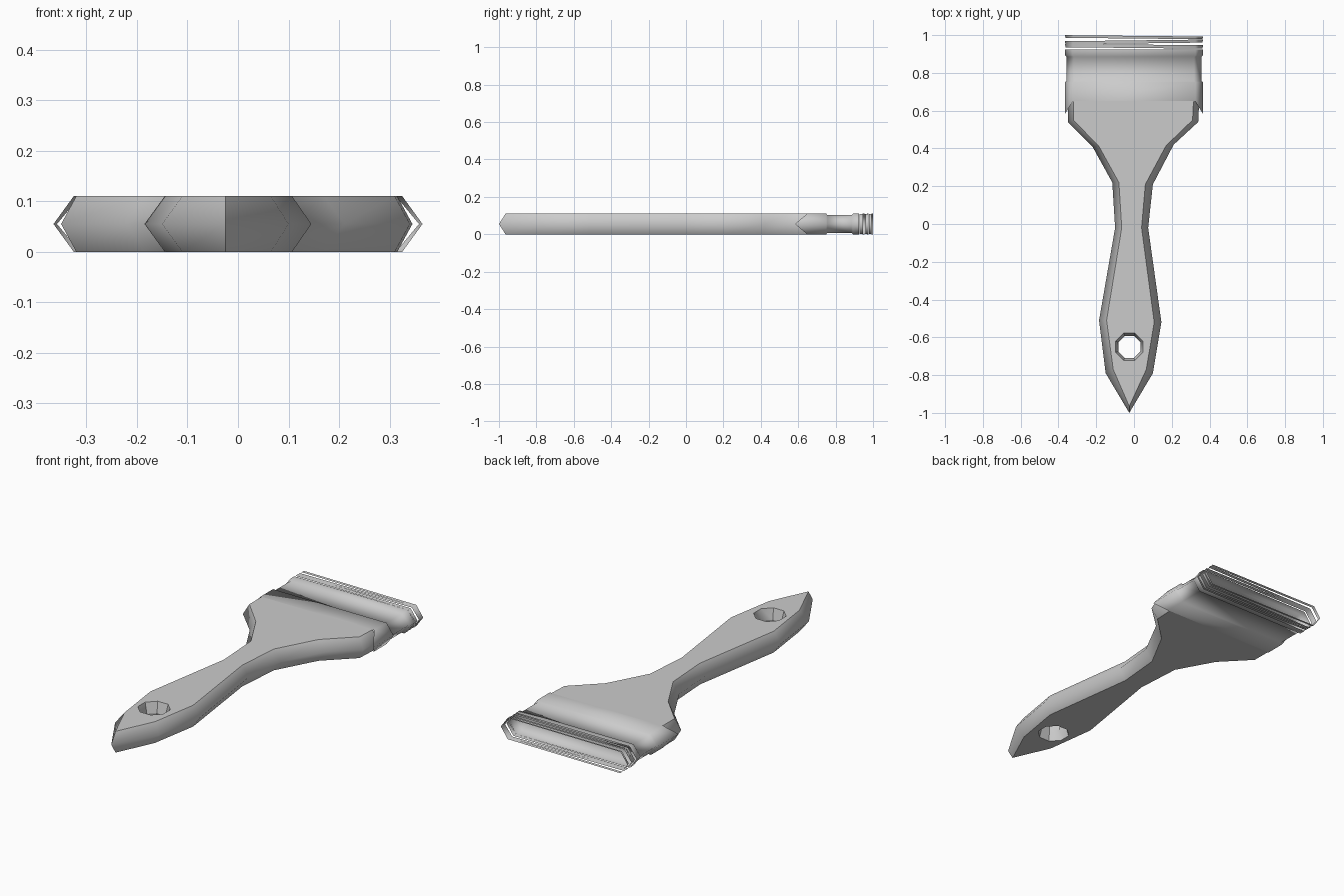
import bpy, bmesh, math

if "Cube" in bpy.data.objects:
    bpy.data.objects.remove(bpy.data.objects["Cube"])

H = 0.11          # overall thickness
MID = H / 2


def make_object(name, bm):
    bmesh.ops.recalc_face_normals(bm, faces=bm.faces)
    mesh = bpy.data.meshes.new(name)
    bm.to_mesh(mesh)
    bm.free()
    obj = bpy.data.objects.new(name, mesh)
    bpy.context.collection.objects.link(obj)
    return obj


def bridge(bm, a, b, smooth=True):
    n = len(a)
    for i in range(n):
        f = bm.faces.new((a[i], a[(i + 1) % n], b[(i + 1) % n], b[i]))
        f.smooth = smooth


# Handle: flat faces top and bottom, sides swelling out to a mid outline
outer = [(-0.025, -1.0), (0.10, -0.79), (0.145, -0.52), (0.075, -0.02),
         (0.10, 0.21), (0.21, 0.42), (0.34, 0.54), (0.345, 0.65),
         (-0.35, 0.65), (-0.35, 0.54), (-0.22, 0.41), (-0.115, 0.22),
         (-0.10, -0.02), (-0.185, -0.51), (-0.15, -0.79)]
inner = [(-0.025, -0.965), (0.065, -0.77), (0.107, -0.52), (0.04, -0.02),
         (0.06, 0.21), (0.17, 0.415), (0.31, 0.55), (0.315, 0.65),
         (-0.32, 0.65), (-0.32, 0.55), (-0.185, 0.41), (-0.08, 0.22),
         (-0.065, -0.02), (-0.145, -0.51), (-0.11, -0.77)]

bm = bmesh.new()
rings = [[bm.verts.new((x, y, z)) for x, y in pts]
         for pts, z in ((inner, 0), (outer, MID), (inner, H))]
bridge(bm, rings[0], rings[1])
bridge(bm, rings[1], rings[2])
bm.faces.new(rings[0][::-1])
bm.faces.new(rings[2])
for f in bm.faces:                       # flat end inside the ferrule
    if all(abs(v.co.y - 0.65) < 1e-4 for v in f.verts):
        f.smooth = False
for e in bm.edges:                       # crisp ridge at the tip
    if all(abs(v.co.x + 0.025) < 1e-4 for v in e.verts):
        e.smooth = False
handle = make_object("handle", bm)

# Hanging hole: waisted eight-sided cutter
bm = bmesh.new()
rings = []
for z, r in ((-0.02, 0.085), (0, 0.078), (MID, 0.063), (H, 0.078), (H + 0.02, 0.085)):
    rings.append([bm.verts.new((-0.025 + r * math.cos(math.tau * (i + 0.5) / 8),
                                -0.65 + r * math.sin(math.tau * (i + 0.5) / 8), z))
                  for i in range(8)])
for a, b in zip(rings, rings[1:]):
    bridge(bm, a, b)
bm.faces.new(rings[0][::-1])
bm.faces.new(rings[-1])
cutter = make_object("hole_cutter", bm)
mod = handle.modifiers.new("hanging_hole", 'BOOLEAN')
mod.operation = 'DIFFERENCE'
mod.solver = 'EXACT'
mod.object = cutter
bpy.context.view_layer.objects.active = handle
handle.select_set(True)
bpy.ops.object.modifier_apply(modifier=mod.name)
bpy.data.objects.remove(cutter, do_unlink=True)


# Six-sided sleeve through a list of (y, inset) stations
def sleeve(name, stations, tilt=0.0, side_lead=0.0):
    bm = bmesh.new()
    rings = []
    for k, (y, d) in enumerate(stations):
        section = [(-0.365 + d, MID), (-0.325 + d, H - d), (0.325 - d, H - d),
                   (0.365 - d, MID), (0.325 - d, d), (-0.325 + d, d)]
        ring = []
        for x, z in section:
            lead = side_lead if k == 0 and z == MID else 0
            ring.append(bm.verts.new((x, y - lead + tilt * x, z)))
        rings.append(ring)
    for a, b in zip(rings, rings[1:]):
        bridge(bm, a, b)
    return make_object(name, bm)


# Ferrule with a shallow recess, its sides lapping back over the handle
sleeve("ferrule", [(0.648, 0), (0.75, 0), (0.756, 0.007), (0.885, 0.007),
                   (0.893, 0), (0.925, 0)], side_lead=0.065)

# Loose open bands that stand in for the bristle end
for i, (y0, y1, tilt) in enumerate([(0.932, 0.950, -0.01), (0.956, 0.972, 0.012),
                                    (0.982, 0.996, -0.01)]):
    sleeve(f"bristle_band_{i + 1}", [(y0, 0.002), (y1, 0)], tilt)
